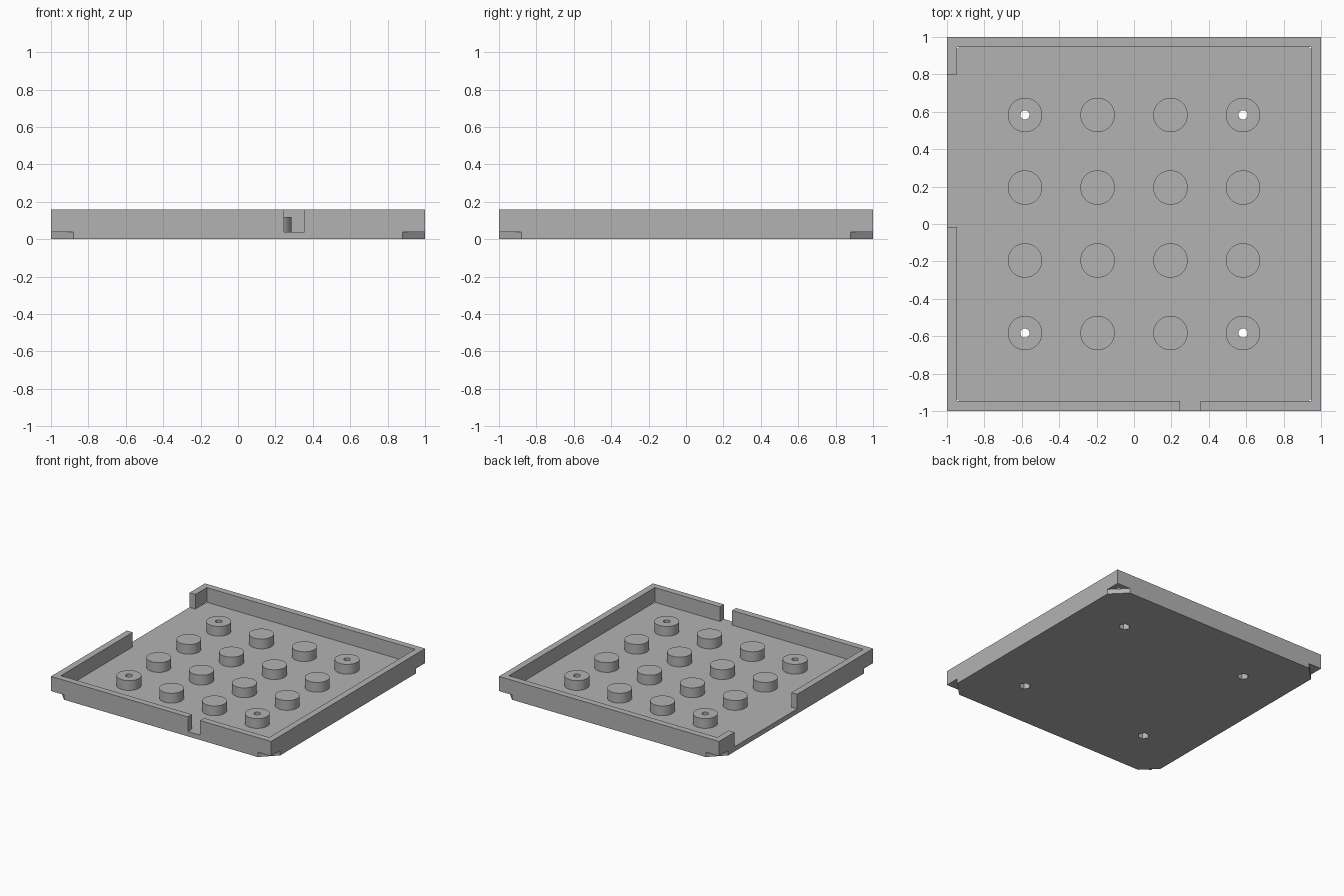
import bpy, bmesh
from math import cos, sin, pi, radians

if "Cube" in bpy.data.objects:
    bpy.data.objects.remove(bpy.data.objects["Cube"], do_unlink=True)

FLOOR, PEG_TOP, RIM = 0.04, 0.12, 0.16
INNER, CHAMFER = 0.947, 0.12

grey = bpy.data.materials.new("plain_grey")
grey.use_nodes = True
colour = (0.45, 0.45, 0.45, 1)
grey.diffuse_color = colour
grey.node_tree.nodes["Principled BSDF"].inputs["Base Color"].default_value = colour


def prism(name, outline, z0, z1):
    """Extrude a flat outline from z0 to z1."""
    bm = bmesh.new()
    face = bm.faces.new([bm.verts.new((x, y, z0)) for x, y in outline])
    new = bmesh.ops.extrude_face_region(bm, geom=[face])["geom"]
    bmesh.ops.translate(bm, vec=(0, 0, z1 - z0),
                        verts=[v for v in new if isinstance(v, bmesh.types.BMVert)])
    bmesh.ops.recalc_face_normals(bm, faces=bm.faces)
    mesh = bpy.data.meshes.new(name)
    bm.to_mesh(mesh)
    bm.free()
    mesh.materials.append(grey)
    obj = bpy.data.objects.new(name, mesh)
    bpy.context.collection.objects.link(obj)
    return obj


def ring(x, y, radius, sides):
    return [(x + radius * cos(2 * pi * i / sides), y + radius * sin(2 * pi * i / sides))
            for i in range(sides)]


def select(obj):
    bpy.ops.object.select_all(action="DESELECT")
    obj.select_set(True)
    bpy.context.view_layer.objects.active = obj


def cut(obj, cutter):
    select(obj)
    mod = obj.modifiers.new("cut", "BOOLEAN")
    mod.operation, mod.solver, mod.object = "DIFFERENCE", "EXACT", cutter
    bpy.ops.object.modifier_apply(modifier=mod.name)


# Floor plate with chamfered corners
c = 1 - CHAMFER
floor = prism("floor_plate", [(-c, -1), (c, -1), (1, -c), (1, c),
                              (c, 1), (-c, 1), (-1, c), (-1, -c)], 0, FLOOR)

# Rim walls, split by the front slot and the wide opening on the right side
i = INNER
prism("long_rim_wall", [(0.355, -1), (1, -1), (1, 1), (-1, 1), (-1, 0.8), (-i, 0.8),
                        (-i, i), (i, i), (i, -i), (0.355, -i)], FLOOR, RIM)
prism("short_rim_wall", [(-1, -0.015), (-1, -1), (0.245, -1), (0.245, -i),
                         (-i, -i), (-i, -0.015)], FLOOR, RIM)

# Grid of round pegs; the corner ones have a screw hole and a nut pocket below
columns = (-0.583, -0.195, 0.195, 0.583)
for x in columns:
    for y in columns:
        peg = prism("peg", ring(x, y, 0.092, 48), FLOOR, PEG_TOP)
        if abs(x) > 0.5 and abs(y) > 0.5:
            for cutter in (prism("screw_hole", ring(x, y, 0.025, 24), -0.1, 0.3),
                           prism("nut_pocket", ring(x, y, 0.043, 6), -0.1, 0.08)):
                cut(floor, cutter)
                cut(peg, cutter)
                bpy.data.objects.remove(cutter, do_unlink=True)
        select(peg)
        bpy.ops.object.shade_smooth_by_angle(angle=radians(30))
